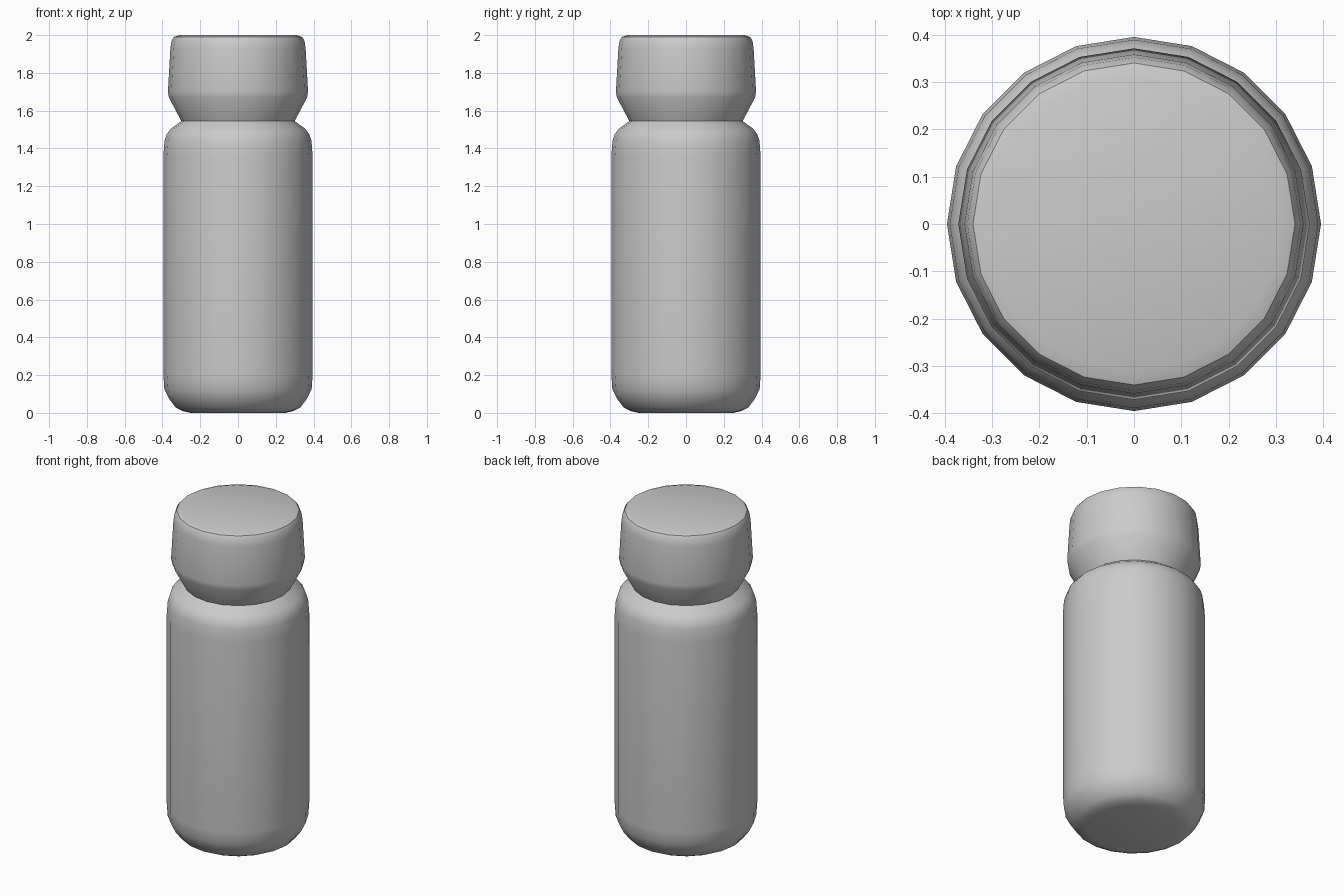
import bpy, bmesh, math

if "Cube" in bpy.data.objects:
    bpy.data.objects.remove(bpy.data.objects["Cube"])

SIDES = 20


def lathe(name, profile, cap_first=False, cap_last=False):
    """Revolve an (r, z) profile, listed bottom to top, around z."""
    bm = bmesh.new()
    rings = []
    for r, z in profile:
        rings.append([bm.verts.new((r * math.cos(2 * math.pi * i / SIDES),
                                    r * math.sin(2 * math.pi * i / SIDES), z))
                      for i in range(SIDES)])
    for low, high in zip(rings, rings[1:]):
        for i in range(SIDES):
            j = (i + 1) % SIDES
            bm.faces.new((low[i], low[j], high[j], high[i]))
    if cap_first:
        bm.faces.new(rings[0][::-1])
    if cap_last:
        bm.faces.new(rings[-1])
    mesh = bpy.data.meshes.new(name)
    bm.to_mesh(mesh)
    bm.free()
    obj = bpy.data.objects.new(name, mesh)
    bpy.context.collection.objects.link(obj)
    bpy.ops.object.select_all(action='DESELECT')
    obj.select_set(True)
    bpy.context.view_layer.objects.active = obj
    bpy.ops.object.shade_smooth_by_angle(angle=math.radians(35))
    return obj


# Bottle body: rounded foot, straight wall, sloping shoulder up to the neck seam
lathe("bottle_body", [
    (0.25, 0.0), (0.295, 0.01), (0.33, 0.028), (0.365, 0.075), (0.39, 0.125),
    (0.395, 0.20), (0.395, 1.36), (0.389, 1.44), (0.378, 1.475),
    (0.355, 1.505), (0.30, 1.545)], cap_first=True)

# Cap: flared collar, slightly tapered wall, rounded top rim
lathe("bottle_cap", [
    (0.30, 1.545), (0.366, 1.67), (0.371, 1.70), (0.358, 1.93),
    (0.352, 1.97), (0.34, 1.99), (0.31, 2.0)], cap_last=True)
